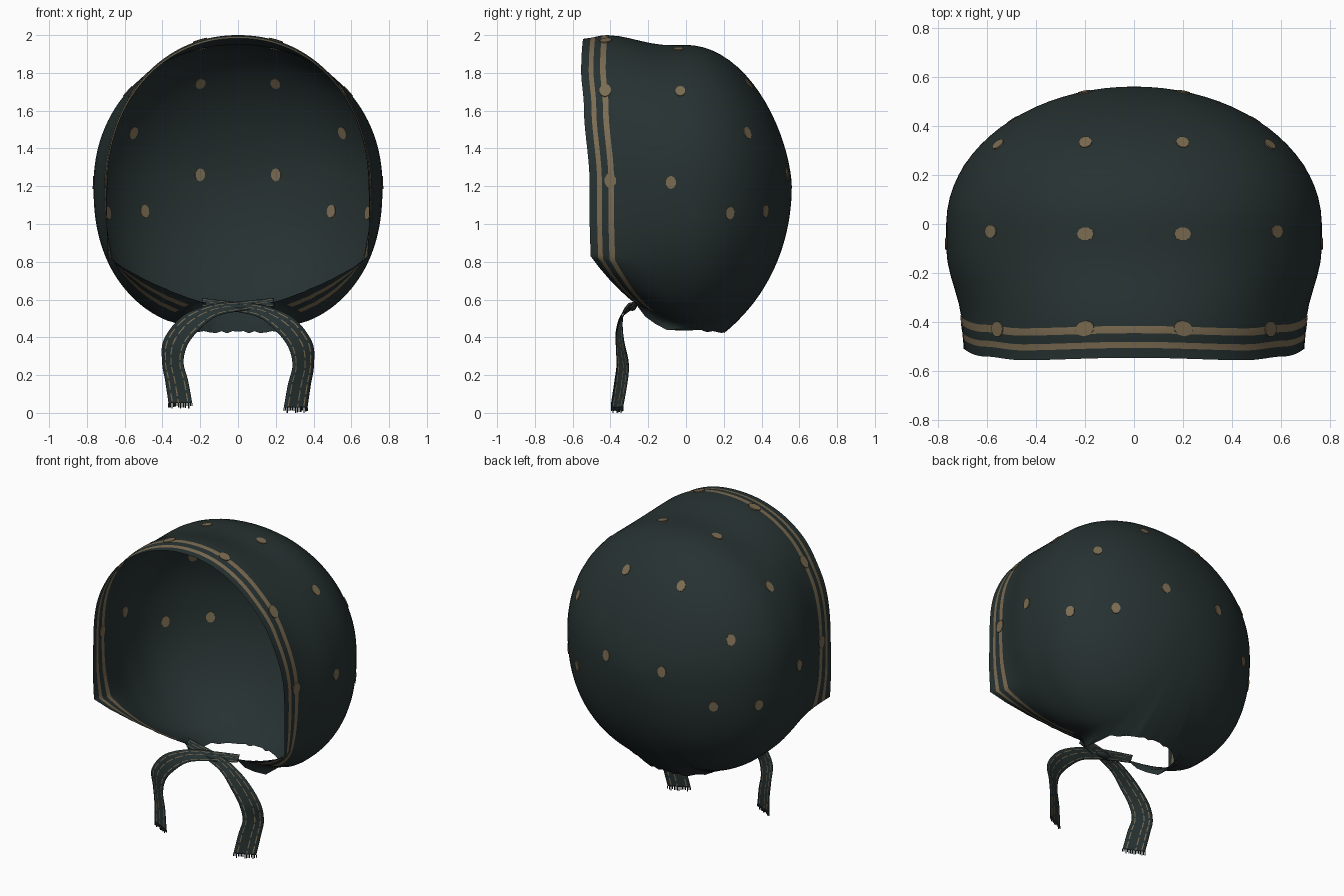
import bpy, bmesh, math, random
from mathutils import Vector, Matrix
from mathutils.bvhtree import BVHTree

random.seed(4)
if "Cube" in bpy.data.objects:
    bpy.data.objects.remove(bpy.data.objects["Cube"])


def material(name, rgb):
    m = bpy.data.materials.new(name)
    m.use_nodes = True
    colour = (*rgb, 1)
    m.diffuse_color = colour
    m.node_tree.nodes["Principled BSDF"].inputs["Base Color"].default_value = colour
    return m


dark = material("dark green cloth", (0.020, 0.031, 0.031))
tan = material("tan print", (0.20, 0.15, 0.085))


def finish(bm, name, smooth=True):
    mesh = bpy.data.meshes.new(name)
    bm.to_mesh(mesh)
    bm.free()
    mesh.materials.append(dark)
    mesh.materials.append(tan)
    ob = bpy.data.objects.new(name, mesh)
    bpy.context.collection.objects.link(ob)
    if smooth:
        bpy.ops.object.select_all(action="DESELECT")
        ob.select_set(True)
        bpy.context.view_layer.objects.active = ob
        bpy.ops.object.shade_smooth_by_angle(angle=math.radians(50))
    return ob


def interp(keys, t, ease=False):
    """Blend between (parameter, value) keys; values may be vectors."""
    if t <= keys[0][0]:
        return keys[0][1]
    for (a, va), (b, vb) in zip(keys, keys[1:]):
        if t <= b:
            f = (t - a) / (b - a)
            f = f * f * (3 - 2 * f) if ease else f
            return va + (vb - va) * f
    return keys[-1][1]


# Side and top outline of the front half of the hood
HALF_WIDTH = [(-0.53, 0.69), (-0.42, 0.70), (-0.1, 0.765)]
TOP = [(-0.55, 0.78), (-0.42, 0.80), (-0.1, 0.748)]
BACK, MID = 0.56, 1.2

# Free edge: back of neck hole, knot, lower front corner, side of face opening
EDGE = [(a, Vector(p)) for a, p in (
    (0, (0, 0.21, 0.43)), (9, (0.13, 0.19, 0.425)), (16, (0.25, 0.08, 0.435)),
    (20, (0.27, -0.1, 0.44)), (23, (0.22, -0.19, 0.48)), (26, (0.17, -0.27, 0.58)),
    (32, (0.32, -0.33, 0.63)), (43, (0.48, -0.40, 0.70)), (54, (0.61, -0.46, 0.77)),
    (62, (0.69, -0.505, 0.83)), (76, (0.695, -0.51, 1.0)), (90, (0.692, -0.51, MID)))]
ARCH = [(90, -0.51), (120, -0.54), (140, -0.555), (180, -0.545)]


def section(y, deg):
    """Point on the hood's cross-section at depth y, angle measured from below."""
    ell = math.sqrt(max(0, 1 - (max(y, 0) / BACK) ** 2))
    w = interp(HALF_WIDTH, y, True) * ell
    s, c = math.sin(math.radians(deg)), math.cos(math.radians(deg))
    n = 2.3 if c > 0 else 2.1
    height = 0.785 * ell if c > 0 else interp(TOP, y, True) * ell ** 1.25
    x = w * max(s, 0) ** (2 / n)
    z = MID - math.copysign(height * abs(c) ** (2 / n), c)
    return Vector((x, y, z))


# Hood: columns run from the free edge to the crown at the back
HEM = [0, 0.04, 0.065, 0.10, 0.13]
STEPS, COLUMNS = 26, 180


def hood_column(deg):
    edge = interp(EDGE, deg) if deg < 90 else section(interp(ARCH, deg, True), deg)
    span = BACK - edge.y
    shift = edge - section(edge.y, deg)
    offsets = HEM + [HEM[-1] + (span - HEM[-1]) * math.sin(k / STEPS * math.pi / 2)
                     for k in range(1, STEPS + 1)]
    pleat = 0.009 * math.sin(deg * 1.9) * max(0, 1 - deg / 50)
    points = []
    for d in offsets:
        p = section(edge.y + d, deg) + shift * max(0, 1 - d / 0.34) ** 2
        p += Vector((p.x, 0, p.z - MID)) * pleat * max(0, 1 - d / 0.3)
        points.append(p)
    return points


bm = bmesh.new()
grid = []
for i in range(COLUMNS):
    deg = 360 * i / COLUMNS
    side = 1 if deg <= 180 else -1
    column = hood_column(deg if side > 0 else 360 - deg)
    grid.append([bm.verts.new((side * p.x, p.y, p.z)) for p in column])
for i in range(COLUMNS):
    a, b = grid[i], grid[(i + 1) % COLUMNS]
    deg = 360 * (i + 0.5) / COLUMNS
    hemmed = min(deg, 360 - deg) > 27
    for k in range(len(a) - 1):
        f = bm.faces.new((a[k], b[k], b[k + 1], a[k + 1]))
        f.material_index = 1 if hemmed and k in (1, 3) else 0
bmesh.ops.remove_doubles(bm, verts=bm.verts, dist=0.0005)
bmesh.ops.recalc_face_normals(bm, faces=bm.faces)
tree = BVHTree.FromBMesh(bm)
finish(bm, "hood")

# Printed spots, thin discs showing on both sides of the cloth
SPOTS = [(0.2, 0.34, 1.75), (0.55, 0.32, 1.48), (0.2, 0.53, 1.26), (0.48, 0.40, 1.07),
         (0.67, 0.22, 1.06), (0.58, -0.03, 1.70), (0.2, -0.04, 1.94), (0.765, -0.08, 1.22)]
HEM_SPOTS = [(0.2, -0.425, 1.97), (0.59, -0.43, 1.73), (0.70, -0.40, 1.23)]
bm = bmesh.new()
for spots, radius in ((SPOTS, 0.031), (HEM_SPOTS, 0.036)):
    for x, y, z in spots:
        for side in (1, -1):
            loc, normal, _, _ = tree.find_nearest(Vector((side * x, y, z)))
            turn = normal.to_track_quat("Z", "Y").to_matrix().to_4x4()
            stretch = Matrix.Diagonal((0.88, 1.12, 1, 1))
            bmesh.ops.create_cone(bm, cap_ends=True, segments=10, radius1=radius,
                                  radius2=radius, depth=0.008,
                                  matrix=Matrix.Translation(loc) @ turn @ stretch)
for f in bm.faces:
    f.material_index = 1
finish(bm, "printed_spots", smooth=False)

# Ties: centre of the ribbon and half of its width at each station
TIE = [((-0.19, -0.25, 0.585), (0.0, 0.012, 0.022)),
       ((0.0, -0.285, 0.560), (0.006, 0.02, 0.024)),
       ((0.13, -0.32, 0.535), (0.012, 0.02, 0.032)),
       ((0.25, -0.35, 0.465), (0.042, 0.015, 0.038)),
       ((0.33, -0.35, 0.36), (0.062, 0.02, 0.015)),
       ((0.345, -0.335, 0.25), (0.056, 0.03, 0.0)),
       ((0.325, -0.345, 0.15), (0.06, 0.032, 0.0)),
       ((0.305, -0.365, 0.028), (0.062, 0.03, 0.0))]
ACROSS = [-1, -0.72, -0.62, 0.1, 0.2, 0.62, 0.72, 1]


def spline(values, t):
    """Smooth curve through the values."""
    i = min(int(t), len(values) - 2)
    f = t - i
    p0, p1 = values[max(i - 1, 0)], values[i]
    p2, p3 = values[i + 1], values[min(i + 2, len(values) - 1)]
    m1, m2 = (p2 - p0) / 2, (p3 - p1) / 2
    return (p1 * (2 * f**3 - 3 * f**2 + 1) + m1 * (f**3 - 2 * f**2 + f)
            + p2 * (3 * f**2 - 2 * f**3) + m2 * (f**3 - f**2))


def make_tie(name, side, lift, forward):
    centres = [Vector(c) for c, _ in TIE]
    widths = [Vector(w) for _, w in TIE]
    flip = Matrix.Diagonal((side, 1, 1))
    rows, last = 56, len(TIE) - 1
    bm = bmesh.new()
    strip = []
    for r in range(rows + 1):
        t = r / rows * last
        c, w = spline(centres, t), spline(widths, t)
        c = c + Vector((0, forward * max(0, 1 - t / 4), lift * t / last))
        strip.append([bm.verts.new(flip @ (c + w * u)) for u in ACROSS])
    for r in range(rows):
        for k in range(len(ACROSS) - 1):
            f = bm.faces.new((strip[r][k], strip[r][k + 1],
                              strip[r + 1][k + 1], strip[r + 1][k]))
            stitched = k in (1, 3, 5) and (r + k) % 4 != 0
            f.material_index = 1 if stitched else 0
    # Frayed threads at the cut end
    end, half = centres[-1] + Vector((0, 0, lift)), widths[-1]
    for k in range(15):
        p = end + half * (k / 7 - 1)
        drop = 0.028 if k % 5 == 2 else random.uniform(0.014, 0.026)
        step = half * 0.04
        quad = (p - step, p + step, p + step - Vector((0, 0, drop)),
                p - step - Vector((0, 0, drop)))
        bm.faces.new([bm.verts.new(flip @ v) for v in quad])
    ob = finish(bm, name)
    mod = ob.modifiers.new("cloth_thickness", "SOLIDIFY")
    mod.thickness = 0.004
    mod.offset = 0
    return ob


make_tie("left_tie", 1, 0.0, 0.0)
make_tie("right_tie", -1, 0.024, -0.016)

# Small knot where the ties cross
bm = bmesh.new()
bmesh.ops.create_uvsphere(bm, u_segments=16, v_segments=8, radius=1,
                          matrix=Matrix.Translation((0, -0.285, 0.558))
                          @ Matrix.Diagonal((0.05, 0.022, 0.018, 1)))
finish(bm, "tie_knot")
